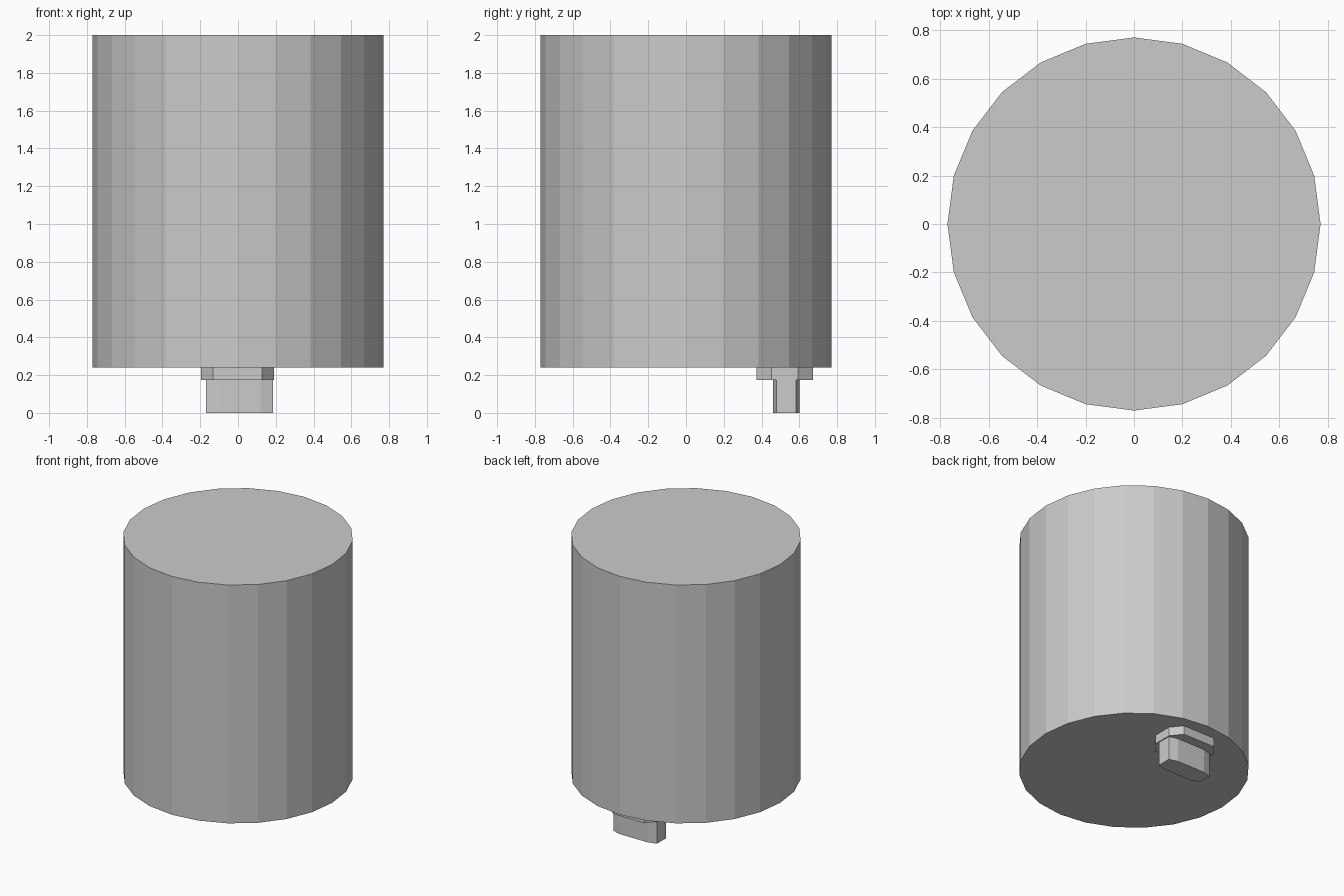
import bpy
import bmesh

cube = bpy.data.objects.get("Cube")
if cube:
    bpy.data.objects.remove(cube, do_unlink=True)

grey = bpy.data.materials.new("light grey")
grey.use_nodes = True
colour = (0.6, 0.6, 0.6, 1)
grey.diffuse_color = colour
grey.node_tree.nodes["Principled BSDF"].inputs["Base Color"].default_value = colour


def finish(bm, name):
    bmesh.ops.recalc_face_normals(bm, faces=bm.faces)
    mesh = bpy.data.meshes.new(name)
    bm.to_mesh(mesh)
    bm.free()
    mesh.materials.append(grey)
    obj = bpy.data.objects.new(name, mesh)
    bpy.context.collection.objects.link(obj)


def chamfered_block(name, centre, half, cut, low, high):
    """Upright eight-sided prism: a rectangle with its corners cut off."""
    (hx, hy), (cx, cy) = half, cut
    quarter = [(hx, hy - cy), (hx - cx, hy)]
    outline = quarter + [(-x, y) for x, y in reversed(quarter)]
    outline += [(-x, -y) for x, y in outline]
    bm = bmesh.new()
    base = bm.faces.new([bm.verts.new((centre[0] + x, centre[1] + y, low))
                         for x, y in outline])
    top = bmesh.ops.extrude_face_region(bm, geom=[base], use_keep_orig=True)["geom"]
    bmesh.ops.translate(bm, vec=(0, 0, high - low),
                        verts=[v for v in top if isinstance(v, bmesh.types.BMVert)])
    finish(bm, name)


# Faceted drum
bm = bmesh.new()
bmesh.ops.create_cone(bm, cap_ends=True, segments=24, radius1=0.77, radius2=0.77, depth=1.76)
bmesh.ops.translate(bm, verts=bm.verts, vec=(0, 0, 1.12))
finish(bm, "drum_body")

# Off-centre peg under the drum, with its wider collar
chamfered_block("peg_collar", (-0.003, 0.522), (0.194, 0.15), (0.064, 0.08), 0.175, 0.24)
chamfered_block("peg", (0.007, 0.53), (0.177, 0.07), (0.064, 0.018), 0, 0.175)
